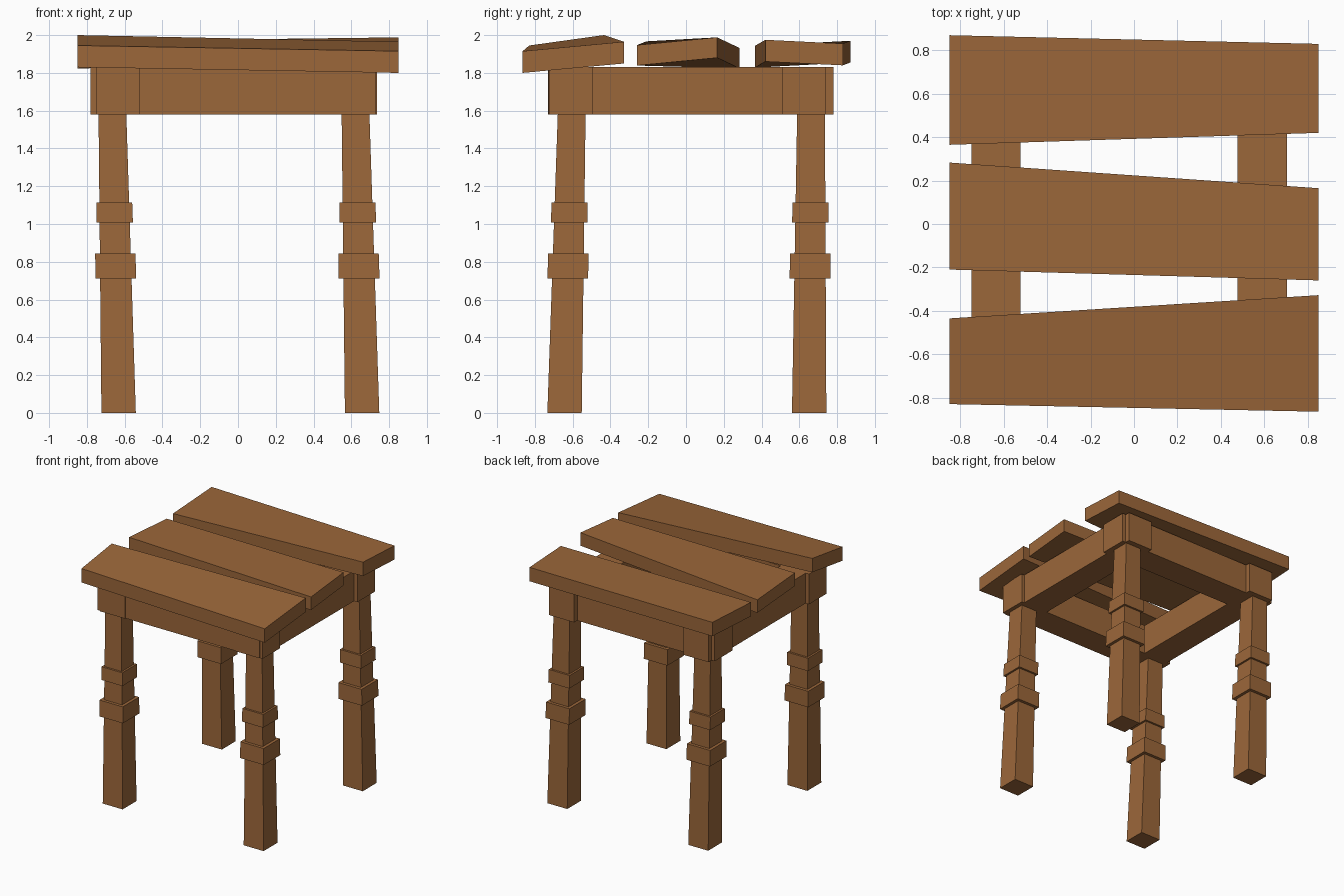
import bpy

if "Cube" in bpy.data.objects:
    bpy.data.objects.remove(bpy.data.objects["Cube"])

wood = bpy.data.materials.new("wood")
wood.diffuse_color = (0.33, 0.135, 0.042, 1)
wood.use_nodes = True
wood.node_tree.nodes["Principled BSDF"].inputs["Base Color"].default_value = wood.diffuse_color

FACES = [(3, 2, 1, 0), (4, 5, 6, 7), (0, 1, 5, 4),
         (1, 2, 6, 5), (2, 3, 7, 6), (3, 0, 4, 7)]


def block(name, low, high):
    """Six-sided solid from four lower and four upper corners (anticlockwise)."""
    mesh = bpy.data.meshes.new(name)
    mesh.from_pydata(low + high, [], FACES)
    mesh.materials.append(wood)
    obj = bpy.data.objects.new(name, mesh)
    bpy.context.collection.objects.link(obj)
    return obj


def rect(x0, x1, y0, y1, z):
    return [(x0, y0, z), (x1, y0, z), (x1, y1, z), (x0, y1, z)]


def square(cx, cy, width, z):
    h = width / 2
    return rect(cx - h, cx + h, cy - h, cy + h, z)


# Seat planks: (y, top z) at front-left, front-right, back-right, back-left
planks = {
    "front_plank": [(-0.83, 1.945), (-0.865, 1.915), (-0.328, 1.965), (-0.435, 2.0)],
    "middle_plank": [(-0.21, 1.967), (-0.26, 1.947), (0.165, 1.988), (0.283, 1.932)],
    "back_plank": [(0.365, 1.943), (0.42, 1.975), (0.83, 1.955), (0.87, 1.97)],
}
drops = {"front_plank": 0.115, "middle_plank": 0.108, "back_plank": 0.115}
for name, ends in planks.items():
    top = [(x, y, z) for x, (y, z) in zip((-0.85, 0.85, 0.85, -0.85), ends)]
    block(name, [(x, y, z - drops[name]) for x, y, z in top], top)

# Crossing rails under the seat
Z0, Z1 = 1.58, 1.83
rails = {
    "left_rail": (-0.75, -0.522, -0.73, 0.78),
    "right_rail": (0.476, 0.705, -0.727, 0.78),
    "front_rail": (-0.78, 0.73, -0.722, -0.492),
    "back_rail": (-0.78, 0.736, 0.508, 0.74),
}
for name, r in rails.items():
    block(name, rect(*r, Z0), rect(*r, Z1))

# Leaning, tapered legs with two square collars each
LEG_TOP = 1.59
for side, xb, xt in (("left", -0.632, -0.665), ("right", 0.657, 0.622)):
    for end, yb, yt in (("front", -0.643, -0.605), ("back", 0.652, 0.662)):
        def centre(z):
            t = z / LEG_TOP
            return xb + (xt - xb) * t, yb + (yt - yb) * t

        leg = f"{end}_{side}_leg"
        block(leg, square(xb, yb, 0.182, 0), square(xt, yt, 0.147, LEG_TOP))
        for part, z0, z1, width in (("lower", 0.712, 0.845, 0.216),
                                    ("upper", 1.008, 1.115, 0.193)):
            block(f"{leg}_{part}_collar", square(*centre(z0), width, z0),
                  square(*centre(z1), width - 0.003, z1))
